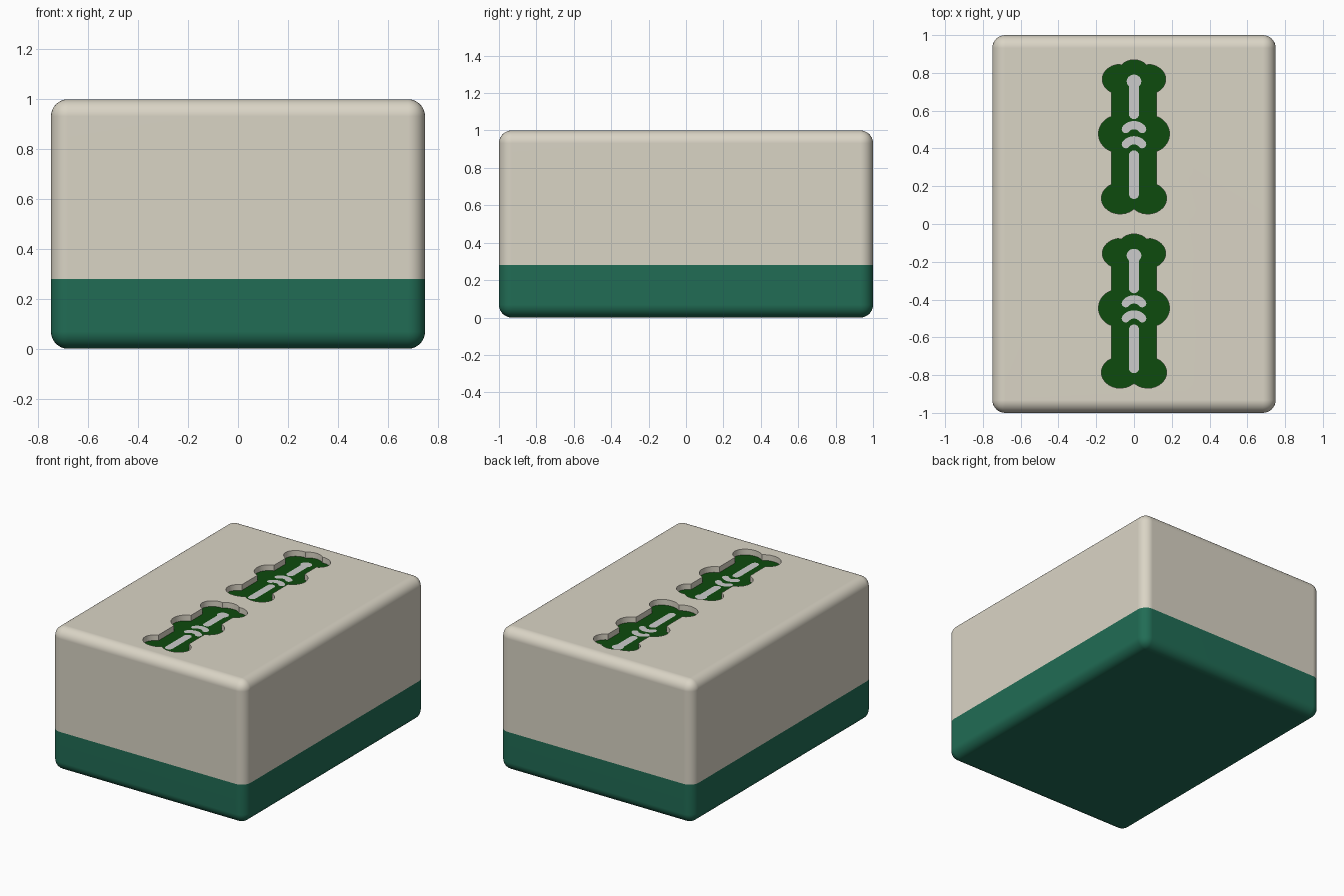
import bpy, bmesh
from math import cos, sin, pi, radians, acos, sqrt
from mathutils import Vector

if "Cube" in bpy.data.objects:
    bpy.data.objects.remove(bpy.data.objects["Cube"])

SPLIT, DEPTH = 0.28, 0.04
FLOOR = 1 - DEPTH


def material(name, rgb):
    m = bpy.data.materials.new(name)
    m.diffuse_color = (*rgb, 1)
    m.use_nodes = True
    m.node_tree.nodes["Principled BSDF"].inputs["Base Color"].default_value = m.diffuse_color
    return m


CREAM = material("cream", (0.70, 0.66, 0.56))
BACK_GREEN = material("back_green", (0.015, 0.15, 0.09))
MARK_GREEN = material("mark_green", (0.004, 0.07, 0.004))


def to_object(bm, name, mats=()):
    me = bpy.data.meshes.new(name)
    bm.to_mesh(me)
    bm.free()
    ob = bpy.data.objects.new(name, me)
    bpy.context.collection.objects.link(ob)
    for m in mats:
        me.materials.append(m)
    return ob


def finish(ob):
    bpy.ops.object.select_all(action='DESELECT')
    ob.select_set(True)
    bpy.context.view_layer.objects.active = ob
    for m in list(ob.modifiers):
        bpy.ops.object.modifier_apply(modifier=m.name)
    bpy.ops.object.shade_smooth_by_angle(angle=radians(35))
    wn = ob.modifiers.new("even_shading", 'WEIGHTED_NORMAL')
    wn.keep_sharp = True


# rounded block, keeping only the part above or below the seam
def block_half(name, mat, keep_top):
    bm = bmesh.new()
    bmesh.ops.create_cube(bm, size=1)
    for v in bm.verts:
        v.co = Vector((v.co.x * 1.5, v.co.y * 2, v.co.z + 0.5))
    bmesh.ops.bevel(bm, geom=bm.edges[:], offset=0.068, segments=8,
                    profile=0.5, affect='EDGES')
    cut = bmesh.ops.bisect_plane(bm, geom=bm.verts[:] + bm.edges[:] + bm.faces[:],
                                 plane_co=(0, 0, SPLIT), plane_no=(0, 0, 1),
                                 clear_inner=keep_top, clear_outer=not keep_top)
    rim = [e for e in cut['geom_cut'] if isinstance(e, bmesh.types.BMEdge)]
    bmesh.ops.contextual_create(bm, geom=rim)
    bmesh.ops.recalc_face_normals(bm, faces=bm.faces[:])
    return to_object(bm, name, [mat])


def arc(cx, cy, rx, ry, a0, a1, n=14):
    return [(cx + rx * cos(a0 + (a1 - a0) * i / n),
             cy + ry * sin(a0 + (a1 - a0) * i / n)) for i in range(n + 1)]


# bamboo outline: right half from top to bottom, then mirrored
def bamboo_outline():
    side = 0.118
    top, mid, low = (0.068, 0.305, 0.1, 0.08), (0.085, 0.016, 0.103, 0.098), (0.073, -0.325, 0.1, 0.083)
    ang = lambda e: acos((side - e[0]) / e[2])
    half = arc(0, 0.345, 0.08, 0.063, pi / 2, radians(35), 8)[1:]
    half += arc(*top, radians(80), -ang(top))
    half += arc(*mid, ang(mid), -ang(mid))
    half += arc(*low, ang(low), -acos(-low[0] / low[2]) + 0.03)
    notch = -0.325 - low[3] * sqrt(1 - (low[0] / low[2]) ** 2)
    return [(0, 0.408)] + half + [(0, notch)] + [(-x, y) for x, y in reversed(half)]


# cutter: walls stay cream, the floor of the recess is green
def bamboo_cutter(yc):
    bm = bmesh.new()
    floor = bm.faces.new([bm.verts.new((x, y + yc, FLOOR)) for x, y in bamboo_outline()])
    ext = bmesh.ops.extrude_face_region(bm, geom=[floor], use_keep_orig=True)
    for v in ext['geom']:
        if isinstance(v, bmesh.types.BMVert):
            v.co.z = 1.1
    bmesh.ops.recalc_face_normals(bm, faces=bm.faces[:])
    for f in bm.faces:
        f.material_index = int(abs(f.normal.z) > 0.5 and f.calc_center_median().z < 1)
    ob = to_object(bm, "bamboo_cutter", [CREAM, MARK_GREEN])
    ob.hide_render = True
    return ob


# round-ended flat stroke along a path
def stroke(bm, path, w, yc):
    pts = [Vector(p) for p in path]
    left, right = [], []
    for i, p in enumerate(pts):
        d = (pts[min(i + 1, len(pts) - 1)] - pts[max(i - 1, 0)]).normalized()
        n = Vector((-d.y, d.x)) * w
        left.append(p + n)
        right.append(p - n)

    def cap(c, start):
        r = start - c
        q = Vector((r.y, -r.x))
        return [c + r * cos(t * pi / 8) + q * sin(t * pi / 8) for t in range(1, 8)]

    ring = left + cap(pts[-1], left[-1]) + right[::-1] + cap(pts[0], right[0])
    f = bm.faces.new([bm.verts.new((p.x, p.y + yc, FLOOR + 0.002)) for p in ring])
    f.normal_update()
    if f.normal.z < 0:
        f.normal_flip()


# grey inlay lines of one bamboo mark
def inlay(name, yc):
    bm = bmesh.new()
    stroke(bm, [(0, 0.29), (0, 0.121)], 0.027, yc)
    stroke(bm, [(0, -0.098), (0, -0.302)], 0.027, yc)
    for y in (0.062, -0.018):
        stroke(bm, arc(0, y - 0.041, 0.05, 0.041, radians(30), radians(150), 10), 0.022, yc)
    ring = arc(0, 0.294, 0.039, 0.036, 0, 2 * pi, 24)[:-1]
    bm.faces.new([bm.verts.new((x, y + yc, FLOOR + 0.003)) for x, y in ring])
    to_object(bm, name)


# tile body
finish(block_half("tile_back", BACK_GREEN, False))
face = block_half("tile_face", CREAM, True)
face.data.materials.append(MARK_GREEN)
cutters = []
for label, yc in (("upper", 0.461), ("lower", -0.461)):
    cutter = bamboo_cutter(yc)
    cutters.append(cutter)
    mod = face.modifiers.new("engrave_" + label, 'BOOLEAN')
    mod.object = cutter
    mod.operation = 'DIFFERENCE'
    mod.solver = 'EXACT'
    mod.material_mode = 'TRANSFER'
    inlay(label + "_inlay", yc)
finish(face)
for c in cutters:
    bpy.data.objects.remove(c)
